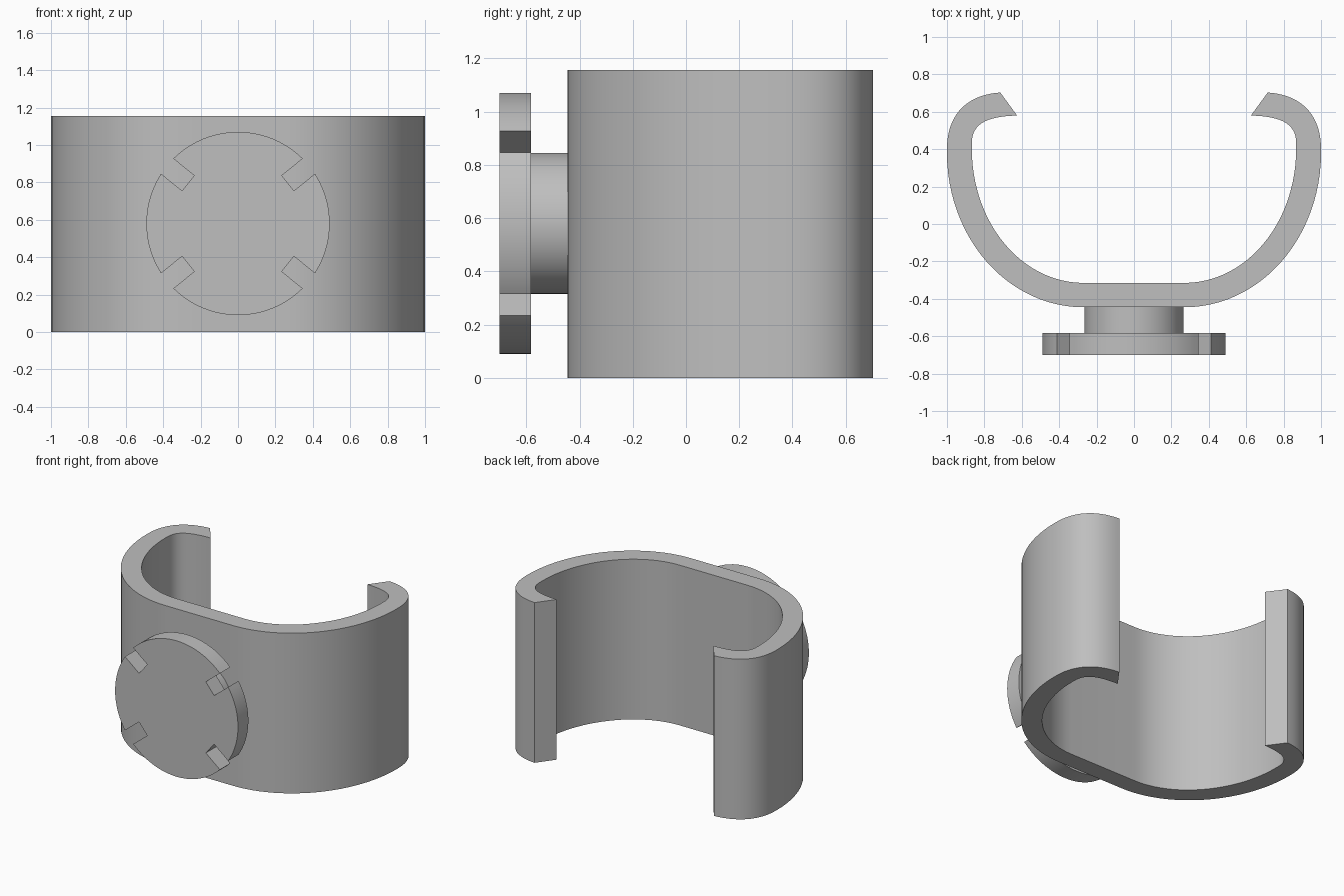
import bpy, bmesh
from math import sin, cos, asin, pi, radians
from mathutils import Vector
from mathutils.geometry import interpolate_bezier

cube = bpy.data.objects.get("Cube")
if cube:
    bpy.data.objects.remove(cube, do_unlink=True)

grey = bpy.data.materials.new("plain grey")
grey.use_nodes = True
GREY = (0.52, 0.52, 0.52, 1)
grey.diffuse_color = GREY
grey.node_tree.nodes["Principled BSDF"].inputs["Base Color"].default_value = GREY


def prism(name, outline, start, sweep):
    """Extrude a closed outline of 3D points along the sweep vector."""
    bm = bmesh.new()
    face = bm.faces.new([bm.verts.new(Vector(p) + Vector(start)) for p in outline])
    result = bmesh.ops.extrude_face_region(bm, geom=[face], use_keep_orig=True)
    moved = [v for v in result["geom"] if isinstance(v, bmesh.types.BMVert)]
    bmesh.ops.translate(bm, verts=moved, vec=sweep)
    bmesh.ops.recalc_face_normals(bm, faces=bm.faces)
    mesh = bpy.data.meshes.new(name)
    bm.to_mesh(mesh)
    bm.free()
    mesh.materials.append(grey)
    obj = bpy.data.objects.new(name, mesh)
    bpy.context.collection.objects.link(obj)
    bpy.ops.object.select_all(action="DESELECT")
    obj.select_set(True)
    bpy.context.view_layer.objects.active = obj
    bpy.ops.object.shade_smooth_by_angle(angle=radians(30))
    return obj


def curve(*controls, steps=20):
    """Sample a cubic Bezier given as start, handle, handle, end."""
    return interpolate_bezier(*[Vector((x, y, 0)) for x, y in controls], steps)


def quarter(x, y, rx, ry, steps=24):
    """Quarter ellipse from its lowest point round to its right-hand side."""
    angles = [pi / 2 * (i / steps - 1) for i in range(steps + 1)]
    return [Vector((x + rx * cos(a), y + ry * sin(a), 0)) for a in angles]


# Open clamp: right half of the outline, then mirrored
outer = quarter(0.27, 0.38, 0.73, 0.825)
outer += curve((1, 0.40), (1, 0.58), (0.9, 0.69), (0.715, 0.703))
inner = quarter(0.27, 0.40, 0.597, 0.715)
inner += curve((0.867, 0.43), (0.867, 0.53), (0.8, 0.575), (0.625, 0.58))
half = outer + inner[::-1]
mirrored = [Vector((-p.x, p.y, 0)) for p in reversed(half)]
prism("clamp", half + mirrored, (0, 0, 0), (0, 0, 1.155))

# Round stem joining the clamp to the disc
CENTRE_Z = 0.58
stem = [(0.265 * cos(2 * pi * i / 64), 0, 0.265 * sin(2 * pi * i / 64)) for i in range(64)]
prism("stem", stem, (0, -0.59, CENTRE_Z), (0, 0.16, 0))

# Disc with four straight-sided notches in the rim
RADIUS, DEPTH, HALF_WIDTH = 0.49, 0.343, 0.052
spread = asin(HALF_WIDTH / RADIUS)
tilt = radians(39)
notches = [tilt, pi - tilt, pi + tilt, 2 * pi - tilt]
disc = []
for i, a in enumerate(notches):
    # Floor of the notch
    for side in (-HALF_WIDTH, HALF_WIDTH):
        disc.append((DEPTH * cos(a) - side * sin(a), 0, DEPTH * sin(a) + side * cos(a)))
    # Rim up to the next notch
    first = a + spread
    last = (notches[i + 1] if i < 3 else notches[0] + 2 * pi) - spread
    for k in range(21):
        t = first + (last - first) * k / 20
        disc.append((RADIUS * cos(t), 0, RADIUS * sin(t)))
prism("notched_disc", disc, (0, -0.70, CENTRE_Z), (0, 0.118, 0))
